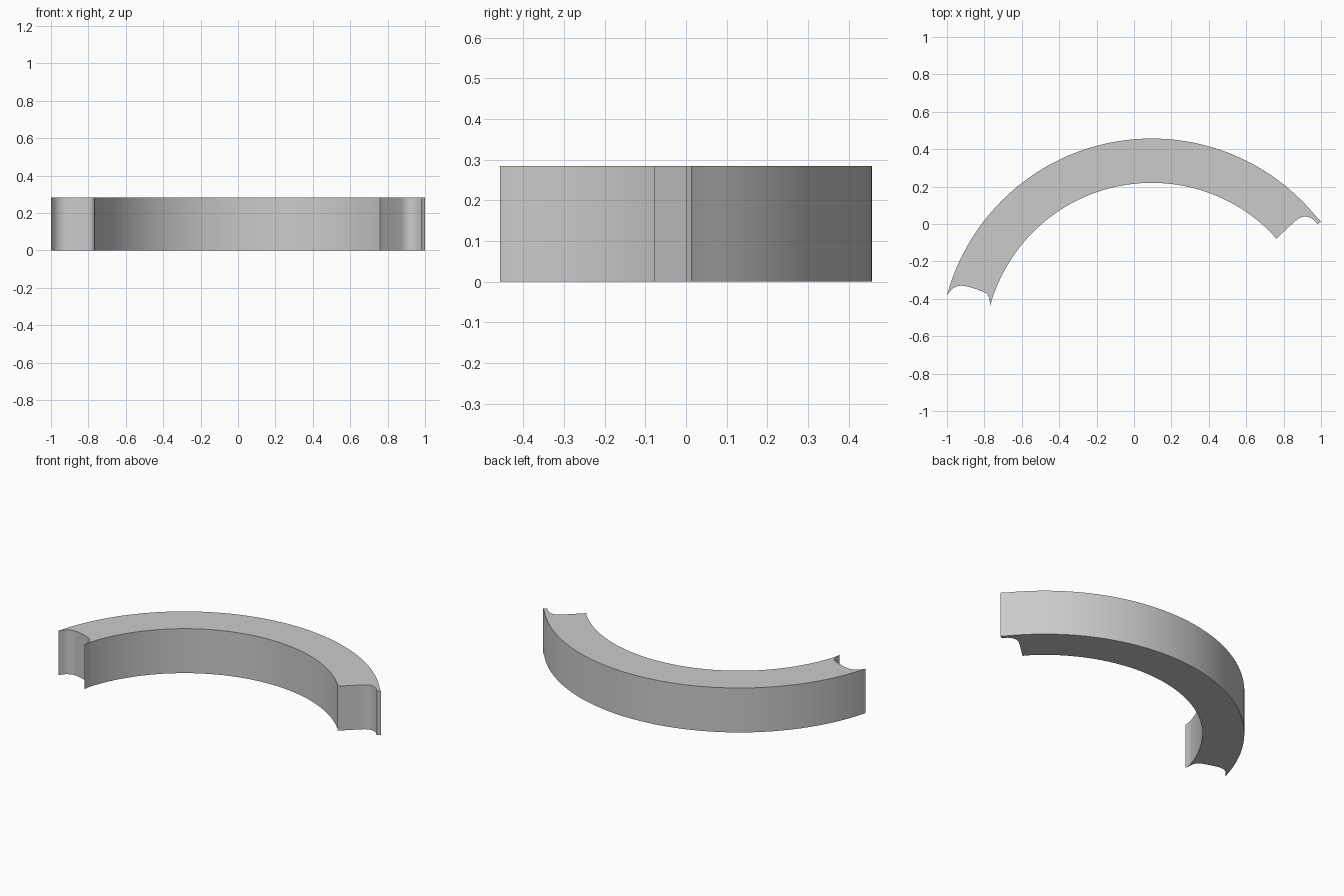
import bpy, bmesh, math
from mathutils import Vector

cube = bpy.data.objects.get("Cube")
if cube:
    bpy.data.objects.remove(cube, do_unlink=True)

HEIGHT = 0.284
CENTRE = Vector((0.095, -0.677))
R_OUT, R_IN = 1.134, 0.897


def angle_of(p):
    return math.atan2(p[1] - CENTRE.y, p[0] - CENTRE.x)


def arc(radius, start, end, steps):
    """Points strictly between two angles on a circle about CENTRE."""
    return [CENTRE + radius * Vector((math.cos(a), math.sin(a)))
            for a in (start + (end - start) * i / steps for i in range(1, steps))]


def smooth(points, steps=5):
    """Catmull-Rom curve through the points."""
    pts = [Vector(p) for p in points]
    pts = [2 * pts[0] - pts[1]] + pts + [2 * pts[-1] - pts[-2]]
    out = []
    for a, b, c, d in zip(pts, pts[1:], pts[2:], pts[3:]):
        for i in range(steps):
            t = i / steps
            out.append(0.5 * (2 * b + (c - a) * t + (2 * a - 5 * b + 4 * c - d) * t * t
                              + (3 * b - a - 3 * c + d) * t ** 3))
    return out + [pts[-2]]


# Scooped ends: outer corner to inner corner on the left, inner to outer on the right
left_end = smooth([(-1, -0.382), (-0.971, -0.346), (-0.928, -0.33), (-0.874, -0.339),
                   (-0.80, -0.366), (-0.776, -0.392), (-0.766, -0.457)])
right_end = [Vector((0.76, -0.079))] + smooth(
    [(0.858, 0.012), (0.885, 0.032), (0.915, 0.04), (0.95, 0.03), (0.981, 0.0)])
right_end.append(Vector((1, 0.013)))

# Closed plan outline of the curved bar
outline = (left_end
           + arc(R_IN, angle_of(left_end[-1]), angle_of(right_end[0]), 64)
           + right_end
           + arc(R_OUT, angle_of(right_end[-1]), angle_of(left_end[0]), 64))

# Extrude the outline upwards
bm = bmesh.new()
base = bm.faces.new([bm.verts.new((p.x, p.y, 0)) for p in outline])
raised = bmesh.ops.extrude_face_region(bm, geom=[base], use_keep_orig=True)
bmesh.ops.translate(bm, vec=(0, 0, HEIGHT),
                    verts=[g for g in raised["geom"] if isinstance(g, bmesh.types.BMVert)])
bmesh.ops.recalc_face_normals(bm, faces=bm.faces)
mesh = bpy.data.meshes.new("curved_bar")
bm.to_mesh(mesh)
bm.free()

bar = bpy.data.objects.new("curved_bar", mesh)
bpy.context.collection.objects.link(bar)

# Plain grey
grey = bpy.data.materials.new("plain_grey")
grey.use_nodes = True
colour = (0.6, 0.6, 0.6, 1)
grey.diffuse_color = colour
grey.node_tree.nodes["Principled BSDF"].inputs["Base Color"].default_value = colour
mesh.materials.append(grey)

# Smooth curved walls, sharp rims and corners
bpy.ops.object.select_all(action='DESELECT')
bar.select_set(True)
bpy.context.view_layer.objects.active = bar
bpy.ops.object.shade_smooth_by_angle(angle=math.radians(30))
